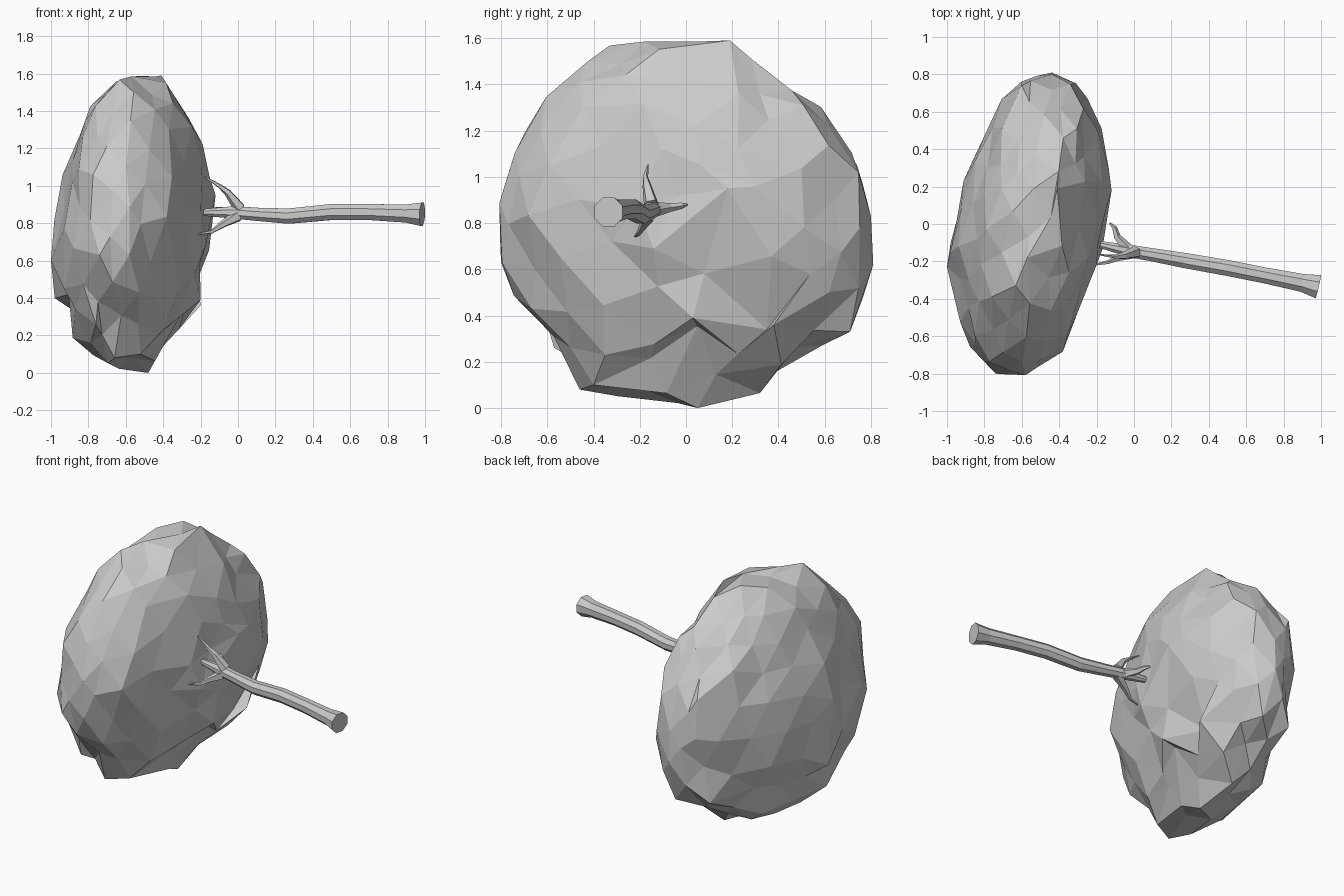
import bpy, bmesh, math, random
from mathutils import Vector, Matrix

if "Cube" in bpy.data.objects:
    bpy.data.objects.remove(bpy.data.objects["Cube"])

random.seed(4)


def finish(bm, name):
    bmesh.ops.recalc_face_normals(bm, faces=bm.faces)
    me = bpy.data.meshes.new(name)
    bm.to_mesh(me)
    bm.free()
    ob = bpy.data.objects.new(name, me)
    bpy.context.collection.objects.link(ob)
    return ob


# Crown: faceted sphere shaped to an irregular outline (y, z), flattened and leaning
OUTLINE = [(-.46, .08), (-.54, .25), (-.66, .37), (-.81, .63), (-.78, 1.04), (-.64, 1.3),
           (-.48, 1.48), (-.18, 1.585), (.19, 1.59), (.33, 1.42), (.5, 1.34), (.7, 1.19),
           (.78, .98), (.8, .83), (.8, .65), (.71, .33), (.49, .26), (.35, .07),
           (.15, .07), (.05, 0), (-.18, .05)]
POLAR = sorted((math.atan2(z - .8, y), math.hypot(y, z - .8)) for y, z in OUTLINE)
POLAR = [(POLAR[-1][0] - math.tau, POLAR[-1][1])] + POLAR + [(POLAR[0][0] + math.tau, POLAR[0][1])]


def rim_radius(a):
    for (a0, r0), (a1, r1) in zip(POLAR, POLAR[1:]):
        if a0 <= a <= a1:
            return r0 + (r1 - r0) * (a - a0) / (a1 - a0)
    return .8


bm = bmesh.new()
bmesh.ops.create_icosphere(bm, subdivisions=3, radius=1,
                           matrix=Matrix.Rotation(.4, 4, 'X') @ Matrix.Rotation(.3, 4, 'Y'))
for v in bm.verts:
    u, p, q = v.co
    s = 1 + random.uniform(-.04, .03)
    r = rim_radius(math.atan2(q, p)) * s
    y, h = p * r, q * r
    v.co = (-.557 + .39 * u * s + .132 * y + .05 * h + random.uniform(-.022, .022),
            y + random.uniform(-.05, .05) * abs(u), .8 + h + random.uniform(-.05, .05) * abs(u))

# Pointed lumps and ledges on the crown
PEAKS = [(-.48, .05, 0), (-.57, -.18, 1.585), (-.41, .19, 1.59), (-.74, -.8, .63),
         (-.44, .8, .83), (-.2, .03, .39), (-.2, .38, .36), (-.6, .74, 1.05),
         (-1, -.23, .6), (-.42, .71, .33), (-.66, -.46, .08), (-.12, .18, .95),
         (-.93, -.45, .45), (-.28, .05, .355), (-.28, .35, .34), (-.98, -.1, .4),
         (-.52, -.4, .1), (-.76, -.57, .26)]
used = set()
for p in PEAKS:
    p = Vector(p)
    near = min((v for v in bm.verts if v not in used), key=lambda v: (v.co - p).length)
    near.co = p
    used.add(near)
for v in bm.verts:
    v.co = (max(v.co.x, -1), max(-.81, min(.81, v.co.y)), max(0, min(1.6, v.co.z)))
finish(bm, "crown")


# Trunk and branches: faceted tubes through (x, y, z, radius) points
def tube(name, points, sides):
    bm = bmesh.new()
    pts = [Vector(p[:3]) for p in points]
    rings = []
    for i, c in enumerate(pts):
        d = pts[min(i + 1, len(pts) - 1)] - pts[max(i - 1, 0)]
        rot = d.to_track_quat('Z', 'Y')
        rings.append([bm.verts.new(c + rot @ Vector((math.cos(a), math.sin(a), 0)) * points[i][3])
                      for a in (math.tau * (k + .5) / sides for k in range(sides))])
    for a, b in zip(rings, rings[1:]):
        for k in range(sides):
            n = (k + 1) % sides
            bm.faces.new((a[k], a[n], b[n], b[k]))
    bm.faces.new(rings[0])
    bm.faces.new(rings[-1])
    return finish(bm, name)


tube("trunk", [(.985, -.335, .848, .068), (.9, -.315, .852, .052), (.7, -.275, .86, .046),
               (.5, -.235, .86, .046), (.27, -.195, .838, .044), (.1, -.165, .848, .038),
               (-.02, -.145, .858, .036), (-.18, -.11, .858, .02)], 8)
tube("upper_branch", [(.01, -.15, .88, .034), (-.055, -.17, .965, .02),
                      (-.1, -.175, 1.0, .011), (-.18, -.165, 1.05, .004)], 5)
tube("side_branch", [(-.03, -.14, .858, .034), (-.09, -.07, .868, .02),
                     (-.105, -.02, .875, .014), (-.13, .005, .88, .005)], 5)
tube("lower_branch", [(0, -.155, .84, .034), (-.08, -.18, .795, .02),
                      (-.14, -.205, .755, .011), (-.22, -.22, .742, .004)], 5)
